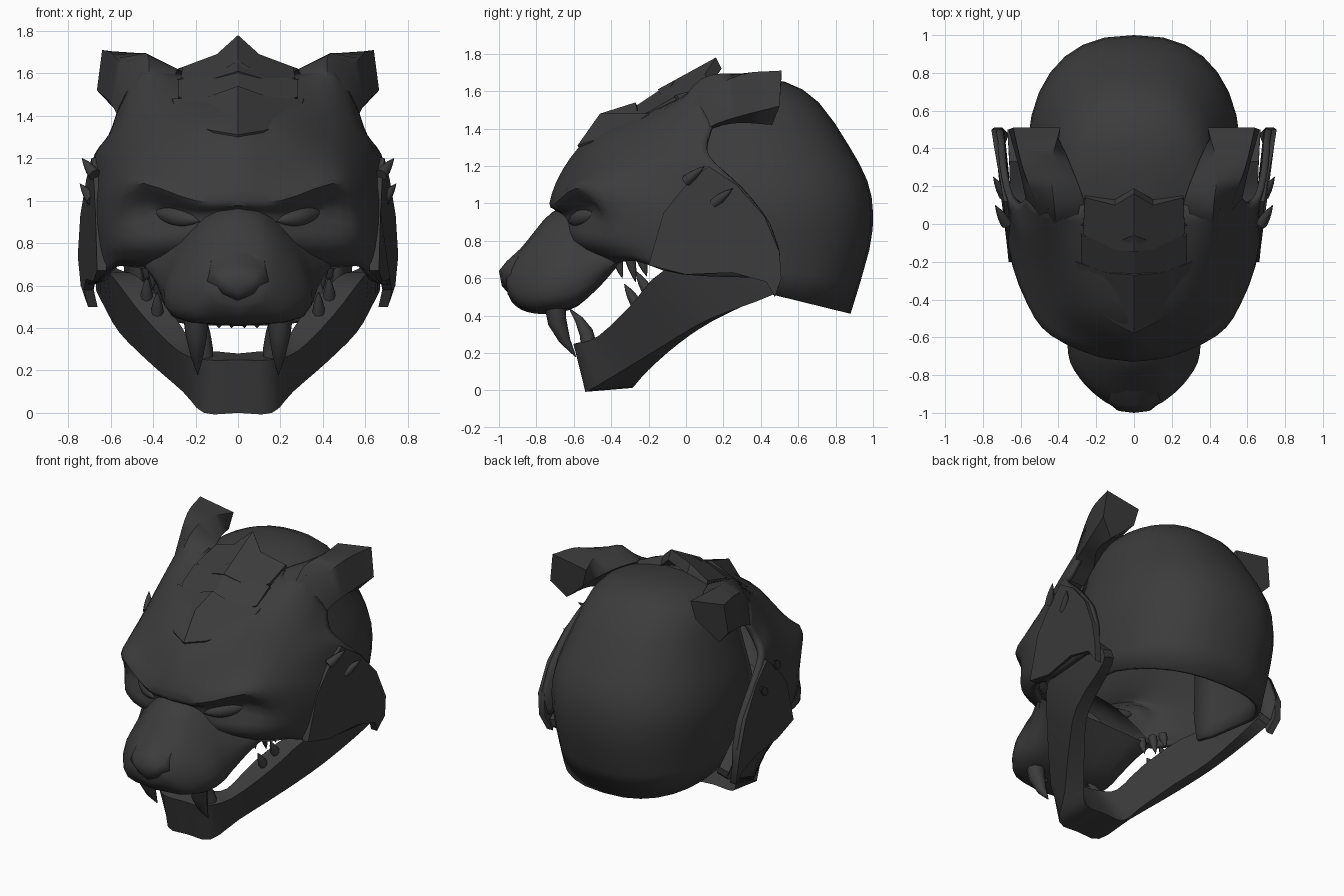
import bpy, bmesh, math
from mathutils import Vector

mat = bpy.data.materials.new("dark_shell")
mat.diffuse_color = (0.045, 0.045, 0.045, 1)


def spline(pts, n):
    """Smooth curve through all points, n steps per span."""
    p = [Vector(q) for q in pts]
    p = [2 * p[0] - p[1]] + p + [2 * p[-1] - p[-2]]
    out = []
    for i in range(1, len(p) - 2):
        a, b, c, d = p[i - 1:i + 3]
        for k in range(n):
            t = k / n
            out.append(b + 0.5 * t * (c - a + t * (2 * a - 5 * b + 4 * c - d + t * (3 * (b - c) + d - a))))
    return out + [p[-2]]


def smooth_grid(rows, n_across, n_along):
    """Refine a stack of cross-sections; returns the finer stack."""
    rows = [spline(r, n_across) for r in rows] if n_across > 1 else rows
    return list(zip(*[spline(c, n_along) for c in zip(*rows)]))


def loft(name, rings, closed=False, caps=(), solid=0, angle=35):
    """Skin a list of rings, mirrored across x = 0. caps holds ring indices to fill."""
    bm = bmesh.new()
    vs = [[bm.verts.new(p) for p in r] for r in rings]
    n = len(rings[0])
    for a, b in zip(vs, vs[1:]):
        for i in range(n if closed else n - 1):
            j = (i + 1) % n
            bm.faces.new((a[i], a[j], b[j], b[i]))
    for c in caps:
        bm.faces.new(vs[c])
    bmesh.ops.remove_doubles(bm, verts=bm.verts, dist=1e-4)
    bmesh.ops.recalc_face_normals(bm, faces=bm.faces)
    me = bpy.data.meshes.new(name)
    bm.to_mesh(me)
    bm.free()
    me.materials.append(mat)
    ob = bpy.data.objects.new(name, me)
    bpy.context.collection.objects.link(ob)
    bpy.ops.object.select_all(action='DESELECT')
    ob.select_set(True)
    bpy.context.view_layer.objects.active = ob
    bpy.ops.object.shade_smooth_by_angle(angle=math.radians(angle))
    m = ob.modifiers.new("mirror", 'MIRROR')
    m.use_clip = True
    if solid:
        s = ob.modifiers.new("shell", 'SOLIDIFY')
        s.thickness = solid
        s.offset = -1
    return ob


def slab(name, pts, shift):
    s = Vector(shift)
    return loft(name, [pts, [Vector(p) + s for p in pts]], True, (0, -1), angle=25)


def tooth(name, base, tip, r, bend=(0, 0, 0)):
    """Curved tapering spike."""
    b, t, k = Vector(base), Vector(tip), Vector(bend)
    u = (t - b).normalized().orthogonal().normalized()
    w = (t - b).normalized().cross(u)
    rings = []
    for f, s in ((0, 1), (0.35, 0.85), (0.7, 0.5), (1, 0.04)):
        c = b.lerp(t, f) + k * 4 * f * (1 - f)
        rings.append([c + r * s * (u * math.cos(a * math.pi / 4) + w * math.sin(a * math.pi / 4)) for a in range(8)])
    return loft(name, rings, True, (0, -1), angle=50)


# rear skull shell, slightly boxy: (radius, height, centre y)
prof = [(0, 1.615, 0), (.2, 1.665, .1), (.35, 1.65, .18), (.46, 1.54, .25), (.55, 1.31, .32),
        (.62, 1.12, .35), (.65, .95, .35), (.63, .75, .35), (.53, .41, .35)]
cols = []
for i in range(11):
    a = math.radians(i * 12)
    sx = math.sin(a) ** .82
    cy = math.copysign(abs(math.cos(a)) ** .9, math.cos(a))
    cols.append(spline([((.87 * r + (.06 if z < .5 else 0)) * sx, c + r * cy,
                         z + (.13 * min(1, 1 - cy) if z < .5 else -.05 * (1 - cy) if 0 < r < .4 else 0))
                        for r, z, c in prof], 2))
loft("skull_shell", cols, solid=.03)

# face mask: forehead, brow, eye hollow and cheek, row by row from the top
mask = [
    [(0, .12, 1.65), (.26, .10, 1.61), (.42, .08, 1.65), (.5, .09, 1.57), (.54, .11, 1.49), (.57, .14, 1.42)],
    [(0, -.2, 1.53), (.25, -.18, 1.50), (.42, -.1, 1.49), (.52, -.05, 1.42), (.57, .01, 1.36), (.61, .11, 1.31)],
    [(0, -.5, 1.37), (.24, -.45, 1.34), (.44, -.31, 1.30), (.54, -.2, 1.26), (.62, -.03, 1.24), (.675, .15, 1.22)],
    [(0, -.66, 1.18), (.24, -.6, 1.15), (.45, -.49, 1.16), (.56, -.34, 1.13), (.64, -.08, 1.11), (.71, .3, 1.08)],
    [(0, -.73, 1.0), (.2, -.70, 1.0), (.44, -.59, 1.08), (.56, -.43, 1.05), (.66, -.1, 1.01), (.72, .43, .92)],
    [(0, -.69, .95), (.2, -.62, .93), (.42, -.48, .96), (.57, -.40, .92), (.67, -.1, .9), (.725, .47, .83)],
    [(0, -.66, .8), (.2, -.62, .8), (.43, -.53, .8), (.58, -.37, .79), (.67, -.05, .77), (.73, .5, .72)],
    [(0, -.45, .68), (.2, -.42, .66), (.45, -.37, .68), (.57, -.26, .69), (.66, -.02, .62), (.72, .48, .6)]]
loft("face_mask", smooth_grid(mask, 3, 3), solid=.035, angle=45)

# muzzle: half sections from the bridge to the mouth
muzzle = [
    [(0, -.96, .62), (.08, -.96, .61), (.12, -.96, .57), (.08, -.955, .52), (0, -.95, .51)],
    [(0, -.93, .70), (.12, -.93, .67), (.17, -.93, .57), (.15, -.92, .49), (0, -.92, .46)],
    [(0, -.85, .80), (.14, -.85, .76), (.25, -.85, .6), (.23, -.85, .45), (0, -.85, .42)],
    [(0, -.72, .95), (.14, -.72, .89), (.32, -.73, .63), (.30, -.73, .45), (0, -.73, .41)],
    [(0, -.58, 1.0), (.17, -.6, .92), (.34, -.6, .68), (.32, -.58, .48), (0, -.58, .45)],
    [(0, -.46, .97), (.2, -.48, .9), (.39, -.48, .71), (.34, -.45, .58), (0, -.45, .58)],
    [(0, -.38, .9), (.2, -.38, .86), (.43, -.38, .74), (.4, -.35, .69), (0, -.35, .70)]]
loft("muzzle", smooth_grid(muzzle, 3, 3), caps=(0,), angle=50)

# nose pad
nose = [[(0, -.85, .79), (.13, -.86, .74), (.15, -.86, .62), (.08, -.88, .55), (0, -.88, .53)],
        [(0, -.96, .69), (.12, -.95, .68), (.145, -.94, .62), (.07, -.96, .56), (0, -.96, .53)],
        [(0, -1.0, .64), (.08, -.99, .64), (.09, -.985, .61), (.05, -.985, .58), (0, -.985, .56)]]
loft("nose_pad", nose, caps=(-1,), angle=50)

# ears continuing the forehead ridge backwards
ear = [[(.28, -.1, 1.46), (.42, -.08, 1.46), (.5, -.03, 1.39), (.55, .02, 1.33), (.42, .02, 1.33)],
       [(.26, .09, 1.6), (.42, .08, 1.665), (.515, .09, 1.58), (.575, .14, 1.415), (.44, .14, 1.40)],
       [(.33, .3, 1.61), (.44, .3, 1.695), (.59, .3, 1.69), (.61, .3, 1.47), (.53, .28, 1.43)],
       [(.42, .5, 1.55), (.39, .51, 1.67), (.64, .51, 1.71), (.665, .5, 1.52), (.57, .46, 1.42)]]
loft("ear", smooth_grid(ear, 1, 4), True, (0, -1), angle=48)

# lower jaw: outer top, outer bottom, inner bottom, inner top
jaw = [[(0, -.60, .25), (0, -.54, 0), (0, -.29, .02), (0, -.46, .28)],
       [(.15, -.59, .25), (.16, -.52, 0), (.15, -.28, .02), (.1, -.45, .29)],
       [(.28, -.47, .29), (.26, -.35, .1), (.23, -.2, .11), (.2, -.40, .31)],
       [(.45, -.29, .46), (.42, -.12, .24), (.36, -.04, .25), (.31, -.28, .47)],
       [(.59, -.12, .64), (.56, .12, .38), (.48, .14, .37), (.47, -.12, .64)],
       [(.65, .15, .68), (.635, .46, .51), (.56, .46, .53), (.57, .15, .68)],
       [(.66, .33, .76), (.67, .5, .58), (.6, .5, .6), (.6, .33, .76)]]
loft("lower_jaw", smooth_grid(jaw, 1, 3), True, (-1,), angle=40)

# cheek guards with thorn tip at the lower back corner
outline = [(-.2, .67), (-.12, .95), (0, 1.1), (.12, 1.2), (.27, 1.1), (.42, .93), (.5, .74),
           (.51, .6), (.475, .5), (.43, .58), (.25, .63), (0, .62)]
slab("cheek_guard", [(.69 + .13 * y - .05 * max(0, z - .9) - .3 * max(0, .65 - z), y, z)
                     for y, z in outline], (-.045, 0, 0))

# crest of three overlapping forehead plates
plates = [[(0, .16, 1.78), (.1, .1, 1.69), (.26, .14, 1.63), (.27, -.05, 1.58), (.2, -.12, 1.55), (0, -.15, 1.61)],
          [(0, -.06, 1.66), (.1, -.1, 1.6), (.28, -.06, 1.57), (.28, -.2, 1.49), (.15, -.3, 1.44), (0, -.36, 1.46)],
          [(0, -.27, 1.54), (.14, -.26, 1.49), (.31, -.2, 1.48), (.27, -.36, 1.37), (.12, -.52, 1.33),
           (0, -.58, 1.31), (0, -.46, 1.48)]]
for i, p in enumerate(plates):
    slab("crest_plate_%d" % i, p, (0, .03, -.06))

# eyes: slanted almonds
d, up = Vector((.11, .08, .022)), Vector((0, 0, 1))
out = Vector((.6, -.8, 0))
eye = []
for k in range(9):
    t = k / 4 - 1
    r = .05 * max(.02, 1 - t * t)
    c = Vector((.29, -.55, .925)) + d * t
    eye.append([c + r * (up * math.sin(q * math.pi / 5) + out * math.cos(q * math.pi / 5)) for q in range(10)])
loft("eye", eye, True, (0, -1), angle=60)

# fangs, small teeth and cheek thorns
tooth("upper_fang", (.2, -.70, .47), (.19, -.59, .18), .06, (0, -.03, 0))
tooth("lower_fang", (.16, -.52, .24), (.15, -.625, .44), .045, (0, .025, 0))
for x in (.03, .09):
    tooth("incisor", (x, -.74, .44), (x, -.73, .4), .025)
for x, y, h in ((.37, -.37, .6), (.4, -.3, .58), (.43, -.24, .61)):
    tooth("upper_molar", (x, y, .71), (x, y + .03, h), .028)
for x, y, z in ((.38, -.27, .47), (.43, -.21, .54)):
    tooth("lower_molar", (x, y, z), (x, y - .06, z + .1), .03)
for tip in ((.735, .1, 1.2), (.745, .25, 1.08)):
    tooth("cheek_thorn", (tip[0] - .06, tip[1] - .1, tip[2] - .08), tip, .03)
